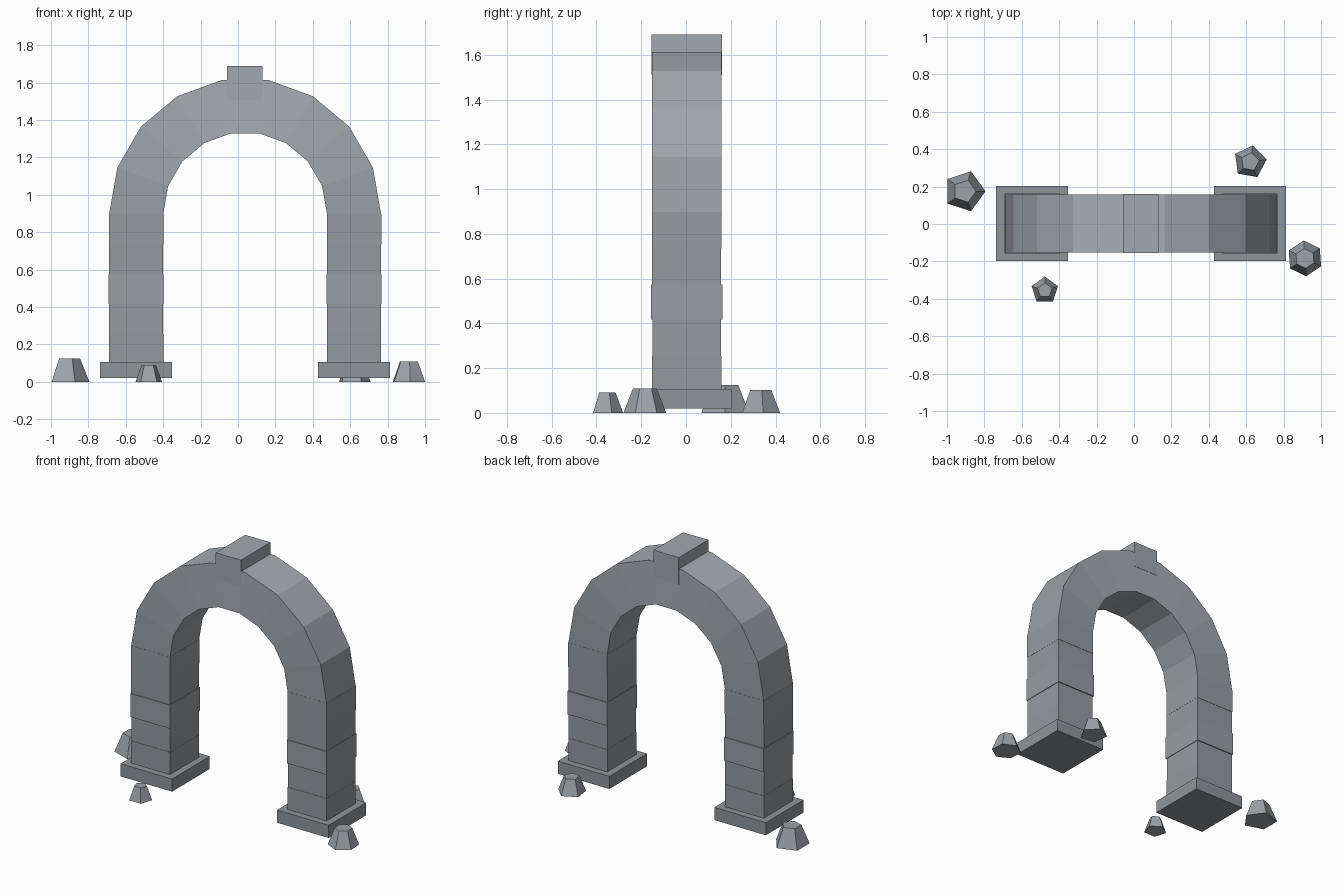
import bpy, bmesh
from math import sin, cos, radians

if "Cube" in bpy.data.objects:
    bpy.data.objects.remove(bpy.data.objects["Cube"])

CX, CY = 0.038, 0.003      # arch centre line
SPRING = 0.897             # height where the curve starts
R_OUT, R_IN = 0.727, 0.438


def stone(tone):
    """Cool grey stone material of a given brightness."""
    name = f"stone_{round(tone * 100)}"
    mat = bpy.data.materials.get(name) or bpy.data.materials.new(name)
    mat.diffuse_color = (tone * 0.95, tone * 1.0, tone * 1.06, 1)
    mat.use_nodes = True
    mat.node_tree.nodes["Principled BSDF"].inputs["Base Color"].default_value = mat.diffuse_color
    return mat


def finish(name, bm, tone):
    bmesh.ops.recalc_face_normals(bm, faces=bm.faces)
    me = bpy.data.meshes.new(name)
    bm.to_mesh(me)
    bm.free()
    me.materials.append(stone(tone))
    ob = bpy.data.objects.new(name, me)
    bpy.context.collection.objects.link(ob)
    return ob


def box(name, x, y, z0, z1, hx, hy, tone):
    bm = bmesh.new()
    bmesh.ops.create_cube(bm, size=1)
    bmesh.ops.scale(bm, vec=(2 * hx, 2 * hy, z1 - z0), verts=bm.verts)
    bmesh.ops.translate(bm, vec=(x, y, (z0 + z1) / 2), verts=bm.verts)
    return finish(name, bm, tone)


def prism(name, profile, y0, y1, tone):
    """Extrude an xz outline from y0 to y1."""
    bm = bmesh.new()
    face = bm.faces.new([bm.verts.new((x, y0, z)) for x, z in profile])
    ext = bmesh.ops.extrude_face_region(bm, geom=[face])["geom"]
    verts = [g for g in ext if isinstance(g, bmesh.types.BMVert)]
    bmesh.ops.translate(bm, vec=(0, y1 - y0, 0), verts=verts)
    # extruding keeps the first face out of the region, so close the front
    bmesh.ops.holes_fill(bm, edges=bm.edges)
    return finish(name, bm, tone)


def rock(name, x, y, r, h, sides, start):
    """Tapered stone with a flat top."""
    bm = bmesh.new()
    rings = []
    for radius, z in ((r, 0), (r * 0.55, h)):
        rings.append([bm.verts.new((x + radius * cos(radians(start + 360 * i / sides)),
                                    y + radius * sin(radians(start + 360 * i / sides)), z))
                      for i in range(sides)])
    low, top = rings
    bm.faces.new(low[::-1])
    bm.faces.new(top)
    for i in range(sides):
        j = (i + 1) % sides
        bm.faces.new((low[i], low[j], top[j], top[i]))
    return finish(name, bm, 0.36)


# Pillars: foot slab and five stacked blocks, the middle one proud
levels = [0.105, 0.255, 0.417, 0.574, 0.734, SPRING]
grow = [0.001, -0.001, 0.006, 0.0, 0.002]
tones = [0.32, 0.33, 0.34, 0.32, 0.33]
for side, sx in (("left", -1), ("right", 1)):
    x = CX + sx * (R_OUT + R_IN) / 2
    box(f"{side}_foot", x, CY, 0.02, 0.105, 0.192, 0.2, 0.30)
    for i, g in enumerate(grow):
        box(f"{side}_pillar_block_{i + 1}", x, CY, levels[i], levels[i + 1],
            (R_OUT - R_IN) / 2 + g / 2, 0.154 + g, tones[i])

# Arch: nine wedge stones, lighter towards the crown
N = 9
for i in range(N):
    a, b = radians(180 * i / N), radians(180 * (i + 1) / N)
    outline = [(CX + r * cos(t), SPRING + r * sin(t))
               for r, t in ((R_IN, a), (R_OUT, a), (R_OUT, b), (R_IN, b))]
    tone = 0.33 + 0.09 * sin((a + b) / 2)
    prism(f"arch_stone_{i + 1}", outline, CY - 0.155, CY + 0.155, tone)

# Keystone
box("keystone", CX - 0.002, CY, 1.51, 1.69, 0.094, 0.157, 0.39)

# Loose rocks around the feet
rock("rock_left", -0.906, 0.175, 0.112, 0.125, 5, 0)
rock("rock_back", 0.62, 0.332, 0.09, 0.103, 5, 8)
rock("rock_right", 0.914, -0.184, 0.096, 0.11, 6, 34)
rock("rock_front", -0.477, -0.355, 0.074, 0.09, 5, 18)
